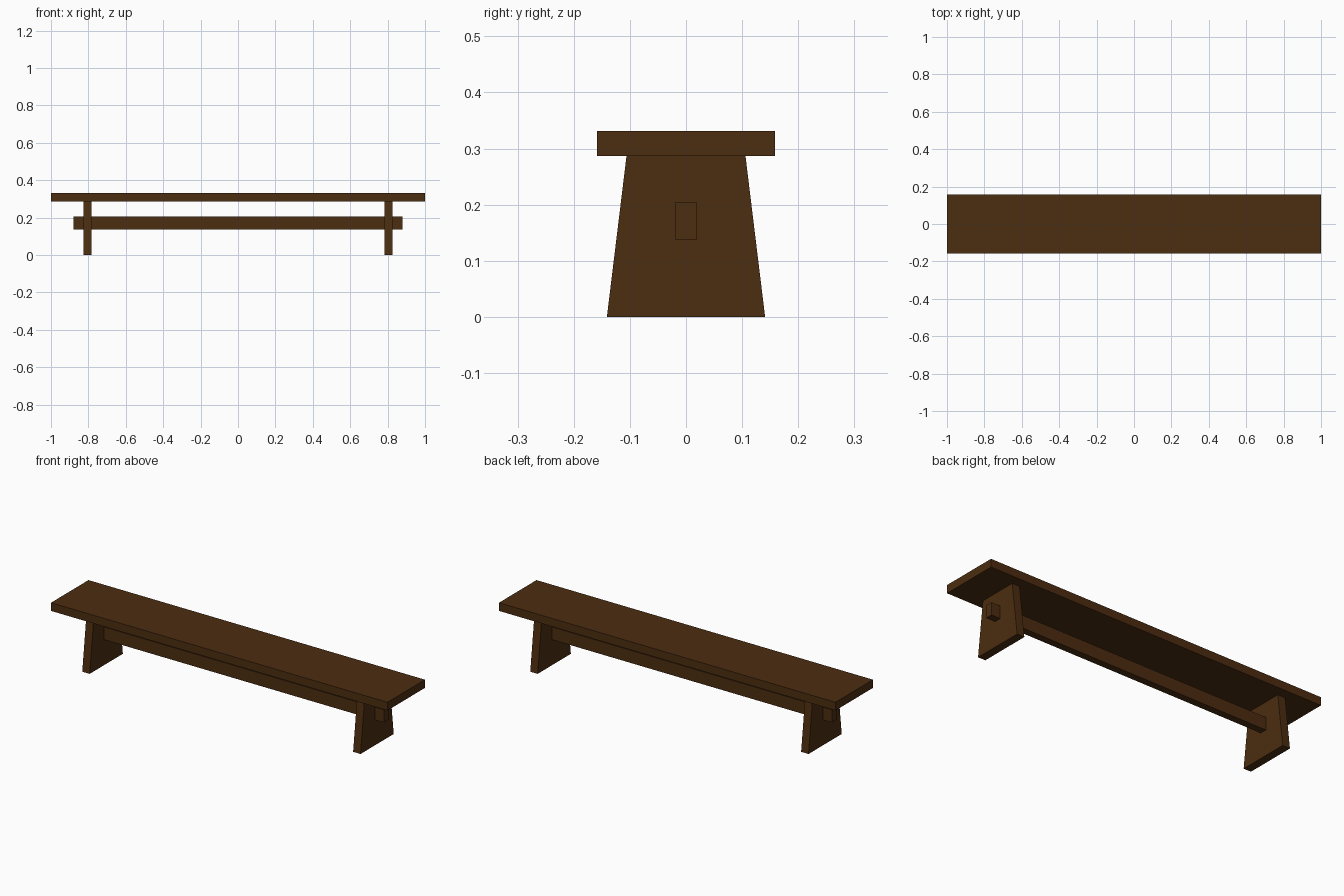
import bpy

if "Cube" in bpy.data.objects:
    bpy.data.objects.remove(bpy.data.objects["Cube"])

# single dark wood colour
wood = bpy.data.materials.new("dark brown wood")
wood.diffuse_color = (0.072, 0.026, 0.005, 1)
wood.use_nodes = True
wood.node_tree.nodes["Principled BSDF"].inputs["Base Color"].default_value = wood.diffuse_color


def prism(name, x0, x1, profile):
    """Extrude a (y, z) profile along x from x0 to x1."""
    n = len(profile)
    verts = [(x, y, z) for x in (x0, x1) for y, z in profile]
    faces = [tuple(reversed(range(n))), tuple(range(n, 2 * n))]
    faces += [(i, (i + 1) % n, n + (i + 1) % n, n + i) for i in range(n)]
    mesh = bpy.data.meshes.new(name)
    mesh.from_pydata(verts, [], faces)
    mesh.materials.append(wood)
    obj = bpy.data.objects.new(name, mesh)
    bpy.context.collection.objects.link(obj)
    return obj


def trapezoid(bottom, top, z0, z1):
    return [(-bottom, z0), (bottom, z0), (top, z1), (-top, z1)]


# seat plank
prism("seat", -1, 1, trapezoid(0.159, 0.159, 0.287, 0.331))

# tapered board legs
for side, x in (("left", -0.805), ("right", 0.805)):
    prism(side + "_leg", x - 0.022, x + 0.022, trapezoid(0.141, 0.106, 0, 0.287))

# stretcher running through both legs
prism("stretcher", -0.88, 0.88, trapezoid(0.019, 0.019, 0.137, 0.205))
